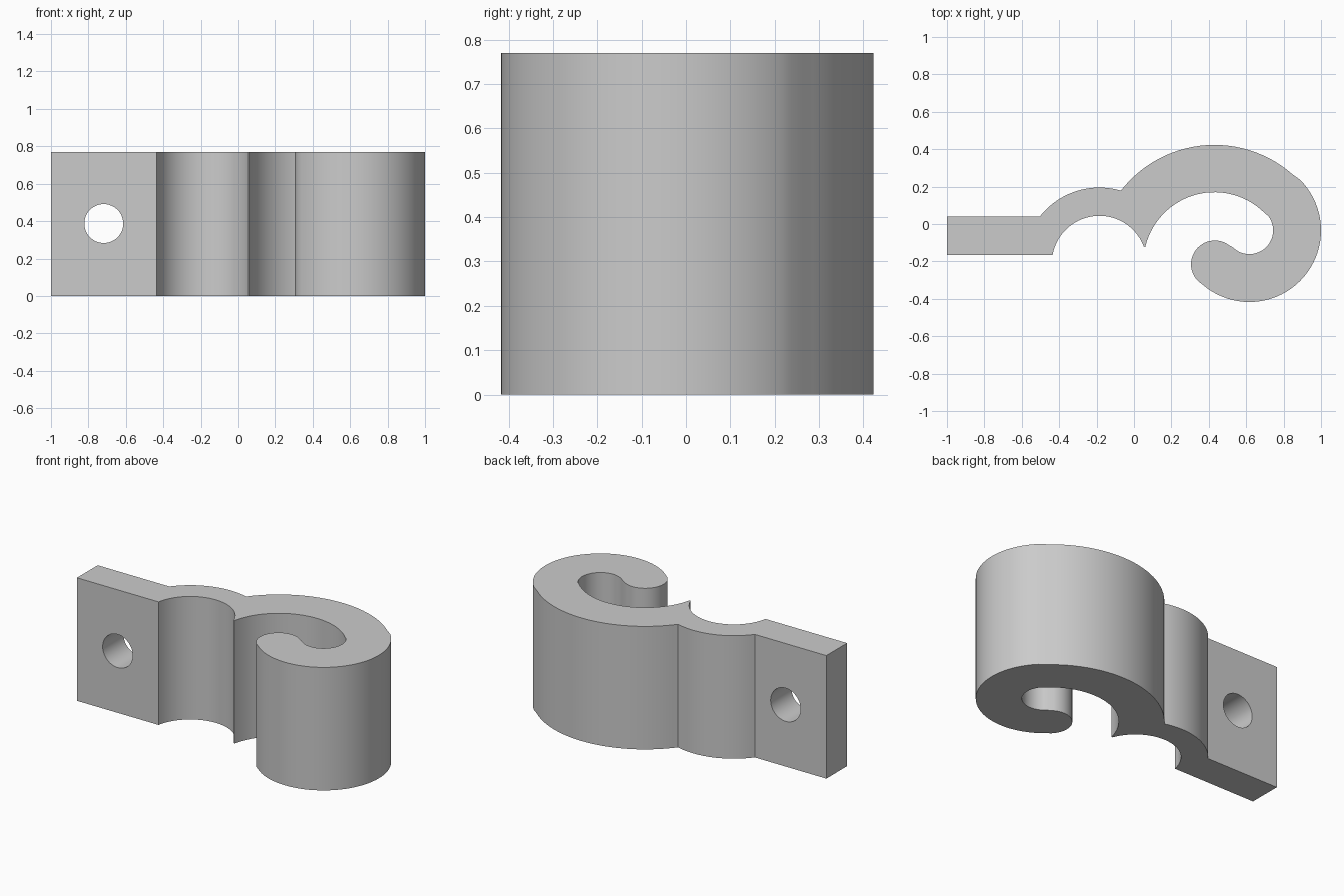
import bpy, bmesh, math
from math import cos, sin, radians, atan2

HEIGHT = 0.77

if "Cube" in bpy.data.objects:
    bpy.data.objects.remove(bpy.data.objects["Cube"], do_unlink=True)


def arc(centre, radius, start, end, steps):
    """Points along an arc; angles in degrees, direction follows start to end."""
    angles = [radians(start + (end - start) * i / steps) for i in range(steps + 1)]
    return [(centre[0] + radius * cos(a), centre[1] + radius * sin(a)) for a in angles]


def angle_to(centre, x, y):
    return math.degrees(atan2(y - centre[1], x - centre[0]))


# Arc centres shared by the inner and outer walls
saddle = (-0.185, -0.21)
arch = (0.43, -0.21)
bend = (0.617, -0.034)
tip = (0.432, -0.215)

outline = [(-1, 0.04), (-1, -0.165)]
# Inner wall: saddle, cusp, arch, bend
outline += arc(saddle, 0.254, angle_to(saddle, -0.435, -0.165), angle_to(saddle, 0.055, -0.12), 28)
outline += arc(arch, 0.38, angle_to(arch, 0.06, -0.123), 45, 28)
outline += arc(bend, 0.127, 45, -135, 24)[1:]
# Rounded tip, then outer wall back to the plate
outline += arc(tip, 0.127, 45, 225, 24)[1:]
outline += arc(bend, 0.383, -135, 45, 40)[1:]
outline += arc(arch, 0.633, 45, angle_to(arch, -0.07, 0.178), 28)[1:]
outline += arc(saddle, 0.405, angle_to(saddle, -0.07, 0.178), angle_to(saddle, -0.505, 0.04), 20)[1:]

# Extruded hook body
bm = bmesh.new()
base = bm.faces.new([bm.verts.new((x, y, 0)) for x, y in outline])
bmesh.ops.remove_doubles(bm, verts=bm.verts, dist=0.002)
top = bmesh.ops.extrude_face_region(bm, geom=bm.faces[:], use_keep_orig=True)
bmesh.ops.translate(bm, vec=(0, 0, HEIGHT),
                    verts=[v for v in top["geom"] if isinstance(v, bmesh.types.BMVert)])
bmesh.ops.recalc_face_normals(bm, faces=bm.faces)
mesh = bpy.data.meshes.new("hook_bracket")
bm.to_mesh(mesh)
bm.free()
hook = bpy.data.objects.new("hook_bracket", mesh)
bpy.context.collection.objects.link(hook)

grey = bpy.data.materials.new("plain grey")
grey.use_nodes = True
colour = (0.6, 0.6, 0.6, 1)
grey.diffuse_color = colour
grey.node_tree.nodes["Principled BSDF"].inputs["Base Color"].default_value = colour
mesh.materials.append(grey)

# Screw hole through the mounting plate
bpy.ops.mesh.primitive_cylinder_add(vertices=48, radius=0.104, depth=0.6,
                                    location=(-0.718, -0.06, 0.387),
                                    rotation=(radians(90), 0, 0))
cutter = bpy.context.object
cutter.name = "screw_hole_cutter"
cutter.hide_render = True
cutter.data.materials.append(grey)

bpy.ops.object.select_all(action="DESELECT")
hook.select_set(True)
bpy.context.view_layer.objects.active = hook
cut = hook.modifiers.new("screw_hole", "BOOLEAN")
cut.operation = "DIFFERENCE"
cut.solver = "EXACT"
cut.object = cutter
bpy.ops.object.modifier_apply(modifier=cut.name)
bpy.data.objects.remove(cutter, do_unlink=True)
bpy.ops.object.shade_smooth_by_angle(angle=radians(25))
